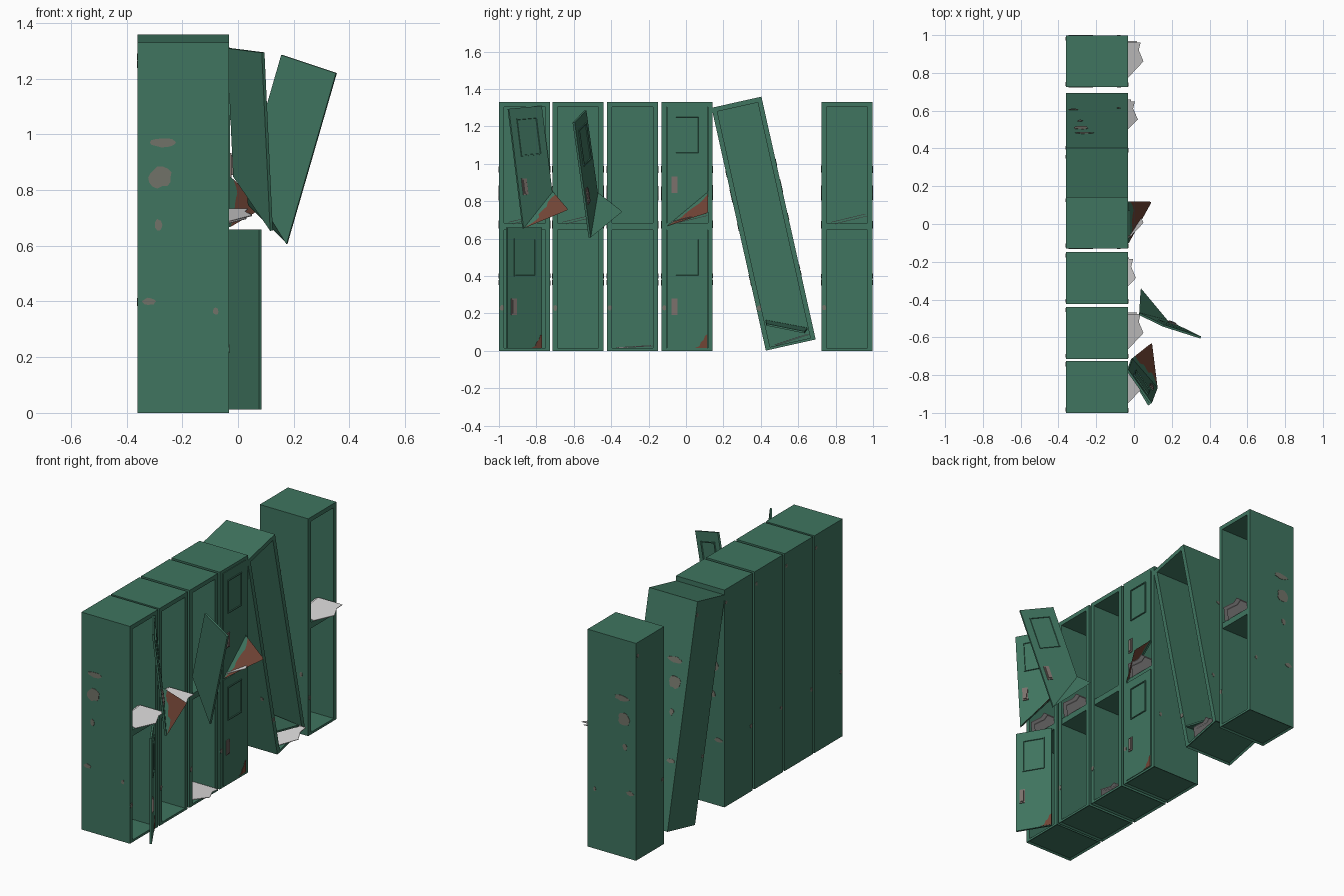
import bpy, bmesh, math, random
from mathutils import Matrix, Vector

if "Cube" in bpy.data.objects:
    bpy.data.objects.remove(bpy.data.objects["Cube"])

random.seed(4)


def mat(name, r, g, b):
    m = bpy.data.materials.new(name)
    m.diffuse_color = (r, g, b, 1)
    m.use_nodes = True
    m.node_tree.nodes["Principled BSDF"].inputs["Base Color"].default_value = m.diffuse_color
    return m


GREEN = mat("green_paint", 0.050, 0.176, 0.115)
BARE = mat("bare_metal", 0.165, 0.170, 0.140)
GREY = mat("handle_grey", 0.20, 0.165, 0.15)
RUST = mat("rust", 0.165, 0.058, 0.036)
PAPER = mat("paper", 0.62, 0.61, 0.61)

X0, X1 = -0.36, -0.032      # back and open front of the lockers
W, H = 0.273, 1.33          # locker width, height
DW, DH = 0.216, 0.645       # door width, height


def finish(bm, name, mats, M):
    bmesh.ops.recalc_face_normals(bm, faces=bm.faces[:])
    me = bpy.data.meshes.new(name)
    bm.to_mesh(me)
    bm.free()
    for m in mats:
        me.materials.append(m)
    ob = bpy.data.objects.new(name, me)
    bpy.context.collection.objects.link(ob)
    ob.matrix_world = M
    return ob


def add_box(bm, lo, hi):
    lo, hi = Vector(lo), Vector(hi)
    T = Matrix.Translation((lo + hi) / 2) @ Matrix.Diagonal((*(hi - lo), 1))
    return bmesh.ops.create_cube(bm, size=1, matrix=T)["verts"]


def add_slab(bm, pts, off, mi=0):
    """Solid from a flat outline, thickened by the vector off."""
    f = bm.faces.new([bm.verts.new(p) for p in pts])
    f.material_index = mi
    r = bmesh.ops.extrude_face_region(bm, geom=[f], use_keep_orig=True)["geom"]
    bmesh.ops.translate(bm, verts=[v for v in r if isinstance(v, bmesh.types.BMVert)],
                        vec=Vector(off))
    for g in r:
        if isinstance(g, bmesh.types.BMFace):
            g.material_index = mi
            for e in g.edges:
                for lf in e.link_faces:
                    lf.material_index = mi


def blob(c, a, b, n=14):
    """Irregular ellipse outline with half axes a and b around c."""
    out = []
    for i in range(n):
        t, k = 2 * math.pi * i / n, random.uniform(0.82, 1.12)
        out.append(Vector(c) + Vector(a) * math.cos(t) * k + Vector(b) * math.sin(t) * k)
    return out


# Worn spots on the sides: x, z, half width, half height
SPOTS = [(-0.265, 0.97, 0.048, 0.018), (-0.28, 0.845, 0.042, 0.038), (-0.285, 0.675, 0.014, 0.02),
         (-0.32, 0.40, 0.026, 0.013), (-0.08, 0.365, 0.01, 0.014)]


def locker(name, M, shelf=True):
    bm = bmesh.new()
    add_box(bm, (X0, -W / 2, 0), (X1, W / 2, H))
    bm.normal_update()
    # hollow the front and recess the underside
    front = next(f for f in bm.faces if f.normal.x > 0.9)
    base = next(f for f in bm.faces if f.normal.z < -0.9)
    bmesh.ops.inset_region(bm, faces=[front], thickness=0.026, use_even_offset=True)
    for v in front.verts:
        if v.co.z < 0.1:
            v.co.z = 0.014
    r = bmesh.ops.extrude_face_region(bm, geom=[front])["geom"]
    bmesh.ops.translate(bm, verts=[v for v in r if isinstance(v, bmesh.types.BMVert)],
                        vec=(-0.312, 0, 0))
    bmesh.ops.delete(bm, geom=[front] if front.is_valid else [], context='FACES_ONLY')
    bmesh.ops.inset_region(bm, faces=[base], thickness=0.016, depth=0)
    for v in base.verts:
        v.co.z = 0.008
    if shelf:
        add_box(bm, (-0.345, -W / 2 + 0.02, 0.647), (X1 - 0.003, W / 2 - 0.02, 0.684))
    finish(bm, name, [GREEN], M)
    # worn spots on both sides, frame and back edge
    bm = bmesh.new()
    for s in (-1, 1):
        y = s * W / 2
        for x, z, a, b in SPOTS:
            add_slab(bm, blob((x, y, z), (a, 0, 0), (0, 0, b)), (0, s * 0.002, 0))
    add_slab(bm, blob((X1, -0.122, 0.23), (0, 0.011, 0), (0, 0, 0.015)), (0.002, 0, 0))
    add_slab(bm, blob((X0, -0.12, 0.40), (0, 0.01, 0), (0, 0, 0.012)), (-0.002, 0, 0))
    add_slab(bm, blob((X0, 0.12, 1.25), (0, 0.01, 0), (0, 0, 0.012)), (-0.002, 0, 0))
    finish(bm, name + "_worn_spots", [BARE], M)


def door(name, M, bent=False, rusty=True):
    """Local axes: x to the hinge side, y up, z outward; origin at bottom centre."""
    h, th = DW / 2, (0, 0, -0.012)
    bm = bmesh.new()
    if bent:
        L, R = Vector((-h, 0, 0)), Vector((h, 0.18, 0))
        C = Vector((h, 0.07, 0.12))
        add_slab(bm, [L, R, (h, DH, 0), (-h, DH, 0)], th)
        # folded corner: ragged paint strip, then rust
        edge = []
        for i in range(9):
            p = L.lerp(R, i / 8)
            edge.append(p + (C - p) * random.uniform(0.05, 0.24) * (i > 0))
        off = (0.004, 0.009, -0.008)
        add_slab(bm, edge + [R], off)
        add_slab(bm, edge + [C], off, 1 if rusty else 0)
    else:
        add_slab(bm, [(-h, 0, 0), (h, 0, 0), (h, DH, 0), (-h, DH, 0)], th)
        add_slab(bm, [(h, 0.003, 0), (h, 0.075, 0), (h - 0.012, 0.068, 0), (h - 0.02, 0.045, 0),
                      (h - 0.035, 0.032, 0), (h - 0.042, 0.012, 0), (h - 0.065, 0.003, 0)],
                 (0, 0, 0.002), 1)
    finish(bm, name, [GREEN, RUST], M)
    # pressed panel with sunken middle
    bm = bmesh.new()
    add_box(bm, (-0.066, 0.385, -0.002), (0.066, 0.588, 0.006))
    bm.normal_update()
    f = next(f for f in bm.faces if f.normal.z > 0.9)
    bmesh.ops.inset_region(bm, faces=[f], thickness=0.008)
    bmesh.ops.inset_region(bm, faces=[f], thickness=0.002, depth=-0.005)
    finish(bm, name + "_pressed_panel", [GREEN], M)
    # handle
    bm = bmesh.new()
    add_box(bm, (-0.084, 0.178, -0.002), (-0.052, 0.266, 0.005))
    add_box(bm, (-0.078, 0.186, 0), (-0.058, 0.258, 0.010))
    finish(bm, name + "_handle", [GREY], M)


def door_matrix(free_top, U, V):
    """Place a door by its free top corner, width direction and up direction."""
    U, V = Vector(U).normalized(), Vector(V).normalized()
    N = U.cross(V).normalized()
    V = N.cross(U)
    o = Vector(free_top) + U * DW / 2 - V * DH
    R = Matrix((U, V, N)).transposed().to_4x4()
    return Matrix.Translation(o) @ R


def papers(name, M, z, dx=0.0, slope=0.26):
    bm = bmesh.new()
    outline = [(0.035, 0.10), (0.025, 0.06), (0.05, 0.0), (-0.03, -0.085), (-0.15, -0.06), (-0.13, 0.10)]
    for k in range(2):
        pts = [(x + dx - 0.02 * k, y + 0.008 * k, z + slope * (y + 0.085) - 0.012 * k * slope / 0.26
                ) for x, y in outline]
        add_slab(bm, pts, (0, 0, 0.003))
    finish(bm, name, [PAPER], M)


# Row of lockers
CY = [-0.863, -0.577, -0.286, 0.006, 0.861]
place = [Matrix.Translation((0, y, 0)) for y in CY]
for i, M in enumerate(place):
    locker(f"locker_{i + 1}", M)
    if i == 2:
        papers("floor_papers", M, 0.016, -0.04, 0.06)
    else:
        papers(f"shelf_papers_{i + 1}", M, 0.686 if i != 3 else 0.688, 0, 0.24)

# Leaning locker with its fallen shelf
lean = (Matrix.Translation((0, 0.415, 0.68)) @ Matrix.Rotation(math.radians(12.6), 4, 'X')
        @ Matrix.Translation((0, 0, -H / 2)))
locker("leaning_locker", lean, shelf=False)
papers("leaning_locker_papers", lean, 0.018, -0.03, 0.10)
bm = bmesh.new()
add_slab(bm, [(-0.33, -0.105, 0.15), (X1, -0.105, 0.13), (X1, 0.085, 0.045), (-0.33, 0.105, 0.06)],
         (0, 0.003, 0.010))
finish(bm, "fallen_shelf", [GREEN], lean)

# Doors: closed pair, half open, torn and swinging
XF = X1 + 0.004
up = (0, 0, 1)
door("closed_lower_door", door_matrix((XF, CY[3] - DW / 2, 0.658), (0, 1, 0), up))
door("bent_upper_door", door_matrix((XF, CY[3] - DW / 2, 1.312), (0, 1, 0), up), bent=True)
door("open_lower_door", door_matrix((0.085, -0.955, 0.658), (-0.112, 0.187, 0), up))
door("torn_upper_door", door_matrix((0.095, -0.947, 1.294), (-0.125, 0.177, 0.016),
                                    (-0.025, -0.087, 0.642)), bent=True)
door("swinging_upper_door", door_matrix((0.355, -0.595, 1.22), (-0.195, 0.062, 0.065),
                                        (0.30, -0.14, 0.93)), bent=True, rusty=False)
